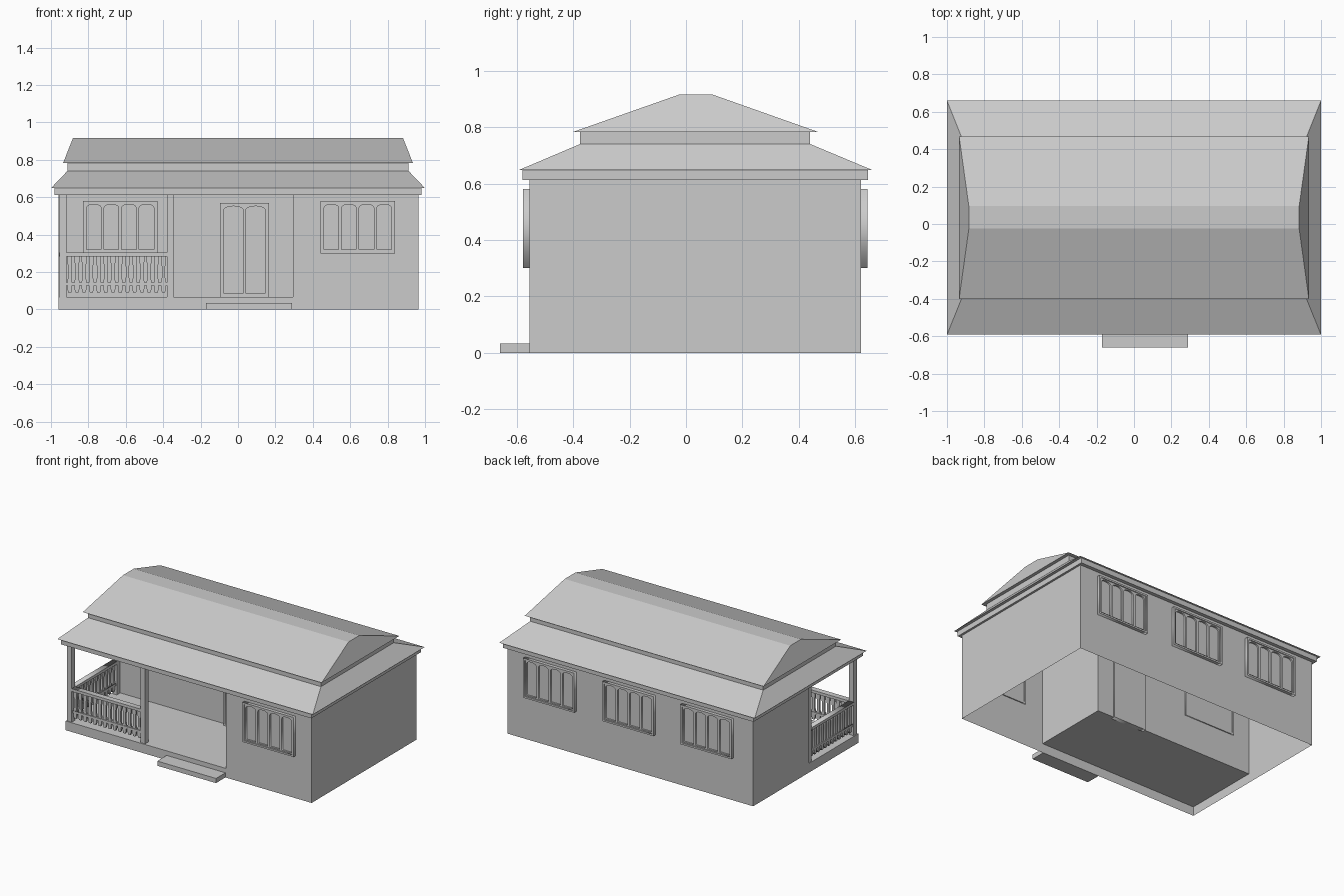
import bpy, math

if "Cube" in bpy.data.objects:
    bpy.data.objects.remove(bpy.data.objects["Cube"])

X0, X1, Y0, Y1 = -0.96, 0.965, -0.555, 0.62   # house footprint
PX, PY, FLOOR, TOP = 0.295, -0.005, 0.065, 0.612  # porch recess, floor and wall top


def mesh_obj(name, verts, faces):
    me = bpy.data.meshes.new(name)
    me.from_pydata(verts, [], faces)
    ob = bpy.data.objects.new(name, me)
    bpy.context.collection.objects.link(ob)
    return ob


def box(name, x0, x1, y0, y1, z0, z1):
    v = [(x, y, z) for z in (z0, z1) for x, y in ((x0, y0), (x1, y0), (x1, y1), (x0, y1))]
    f = [(3, 2, 1, 0), (4, 5, 6, 7)] + [(i, (i + 1) % 4, (i + 1) % 4 + 4, i + 4) for i in range(4)]
    return mesh_obj(name, v, f)


def walls(name, path, z0, z1):
    """Upright sheets along a plan path."""
    n = len(path)
    v = [(x, y, z0) for x, y in path] + [(x, y, z1) for x, y in path]
    return mesh_obj(name, v, [(i, i + 1, n + i + 1, n + i) for i in range(n - 1)])


def loft(name, rings, cap_bottom=True):
    """Stack of rectangles (x half width, y min, y max, z), capped."""
    v, f = [], []
    for hx, ya, yb, z in rings:
        v += [(-hx, ya, z), (hx, ya, z), (hx, yb, z), (-hx, yb, z)]
    for k in range(0, 4 * (len(rings) - 1), 4):
        f += [(k + i, k + (i + 1) % 4, k + 4 + (i + 1) % 4, k + 4 + i) for i in range(4)]
    t = len(v) - 4
    f.append((t, t + 1, t + 2, t + 3))
    if cap_bottom:
        f.append((3, 2, 1, 0))
    return mesh_obj(name, v, f)


def cutout(name, outlines, depth, loc, turn=0.0):
    """Flat board from closed outlines in the x-z plane; inner outlines become holes."""
    cu = bpy.data.curves.new(name, 'CURVE')
    cu.dimensions, cu.fill_mode, cu.extrude = '2D', 'BOTH', depth / 2
    for pts in outlines:
        sp = cu.splines.new('POLY')
        sp.points.add(len(pts) - 1)
        for p, (a, b) in zip(sp.points, pts):
            p.co = (a, b, 0, 1)
        sp.use_cyclic_u = True
    ob = bpy.data.objects.new(name, cu)
    bpy.context.collection.objects.link(ob)
    ob.location, ob.rotation_euler = loc, (math.pi / 2, 0, turn)
    bpy.ops.object.select_all(action='DESELECT')
    ob.select_set(True)
    bpy.context.view_layer.objects.active = ob
    bpy.ops.object.convert(target='MESH')
    return ob


def rect(a, b, c, d):
    return [(a, c), (b, c), (b, d), (a, d)]


def arch(a, b, c, d, rise):
    """Rectangle with a low arched top."""
    m, h = (a + b) / 2, (b - a) / 2
    top = [(m + h * math.cos(t * math.pi / 6), d - rise + rise * math.sin(t * math.pi / 6))
           for t in range(7)]
    return [(a, c), (b, c)] + top


def opening(name, cx, y, side, w, z0, z1, panes):
    """Framed window or door on a wall facing side (-1 front, 1 back)."""
    a, b, t = -w / 2, w / 2, 0.012
    step = (w - 2 * t) / panes
    cutout(name + "_frame", [rect(a, b, z0, z1), rect(a + t, b - t, z0 + t, z1 - t)],
           0.03, (cx, y + side * 0.008, 0))
    holes = [arch(a + t + i * step + 0.008, a + t + (i + 1) * step - 0.008,
                  z0 + t + 0.008, z1 - t - 0.006, 0.018) for i in range(panes)]
    cutout(name + "_sash", [rect(a + t, b - t, z0 + t, z1 - t)] + holes,
           0.012, (cx, y + side * 0.010, 0))
    box(name + "_panel", cx + a + t, cx + b - t, y - 0.004, y + 0.004, z0 + t, z1 - t)


def railing(name, length, count, loc, turn=0.0):
    """Handrail, lower rail and shaped balusters along local x."""
    prof = [(0.09, 0.008), (0.11, 0.013), (0.15, 0.013), (0.17, 0.009),
            (0.23, 0.009), (0.255, 0.013), (0.285, 0.013)]
    step = length / count
    bars = [[((i + 0.5) * step + h, z) for z, h in prof] +
            [((i + 0.5) * step - h, z) for z, h in reversed(prof)] for i in range(count)]
    cutout(name + "_balusters", bars, 0.014, loc, turn)
    cutout(name + "_handrail", [rect(0, length, 0.283, 0.303)], 0.04, loc, turn)
    cutout(name + "_lower_rail", [rect(0, length, 0.128, 0.145)], 0.022, loc, turn)


# House walls and porch recess
walls("house_walls", [(PX, Y0), (X1, Y0), (X1, Y1), (X0, Y1), (X0, PY)], 0, TOP)
walls("porch_walls", [(X0, PY), (PX, PY), (PX, Y0)], FLOOR, TOP)
walls("porch_base", [(X0, PY), (X0, Y0), (PX, Y0)], 0, FLOOR)
mesh_obj("porch_floor", [(X0, Y0, FLOOR), (PX, Y0, FLOOR), (PX, PY, FLOOR), (X0, PY, FLOOR)],
         [(0, 1, 2, 3)])
box("front_step", -0.17, 0.29, -0.66, Y0, 0, 0.033)

# Two-tier hipped roof
loft("lower_roof", [(0.98, -0.58, 0.645, TOP), (0.98, -0.58, 0.645, 0.648),
                    (1.0, -0.592, 0.66, 0.648), (0.912, -0.375, 0.44, 0.74),
                    (0.912, -0.375, 0.44, 0.784)])
loft("upper_roof", [(0.935, -0.40, 0.468, 0.783), (0.883, -0.025, 0.095, 0.915)])

# Windows and double door
opening("front_window", 0.64, Y0, -1, 0.40, 0.30, 0.58, 4)
opening("porch_window", -0.63, PY, -1, 0.40, 0.30, 0.58, 4)
for i, cx in enumerate((-0.605, 0.005, 0.625)):
    opening(f"back_window_{i + 1}", cx, Y1, 1, 0.40, 0.30, 0.58, 4)
opening("door", 0.035, PY, -1, 0.26, FLOOR, 0.57, 2)

# Porch posts and railings
for name, x, y in (("corner_post", -0.936, -0.53), ("entry_post", -0.362, -0.53),
                   ("wall_post", -0.936, -0.025)):
    box(name, x - 0.018, x + 0.018, y - 0.018, y + 0.018, FLOOR, TOP)
railing("front_railing", 0.54, 14, (-0.919, -0.53, 0))
railing("side_railing", 0.47, 12, (-0.936, -0.512, 0), math.pi / 2)
